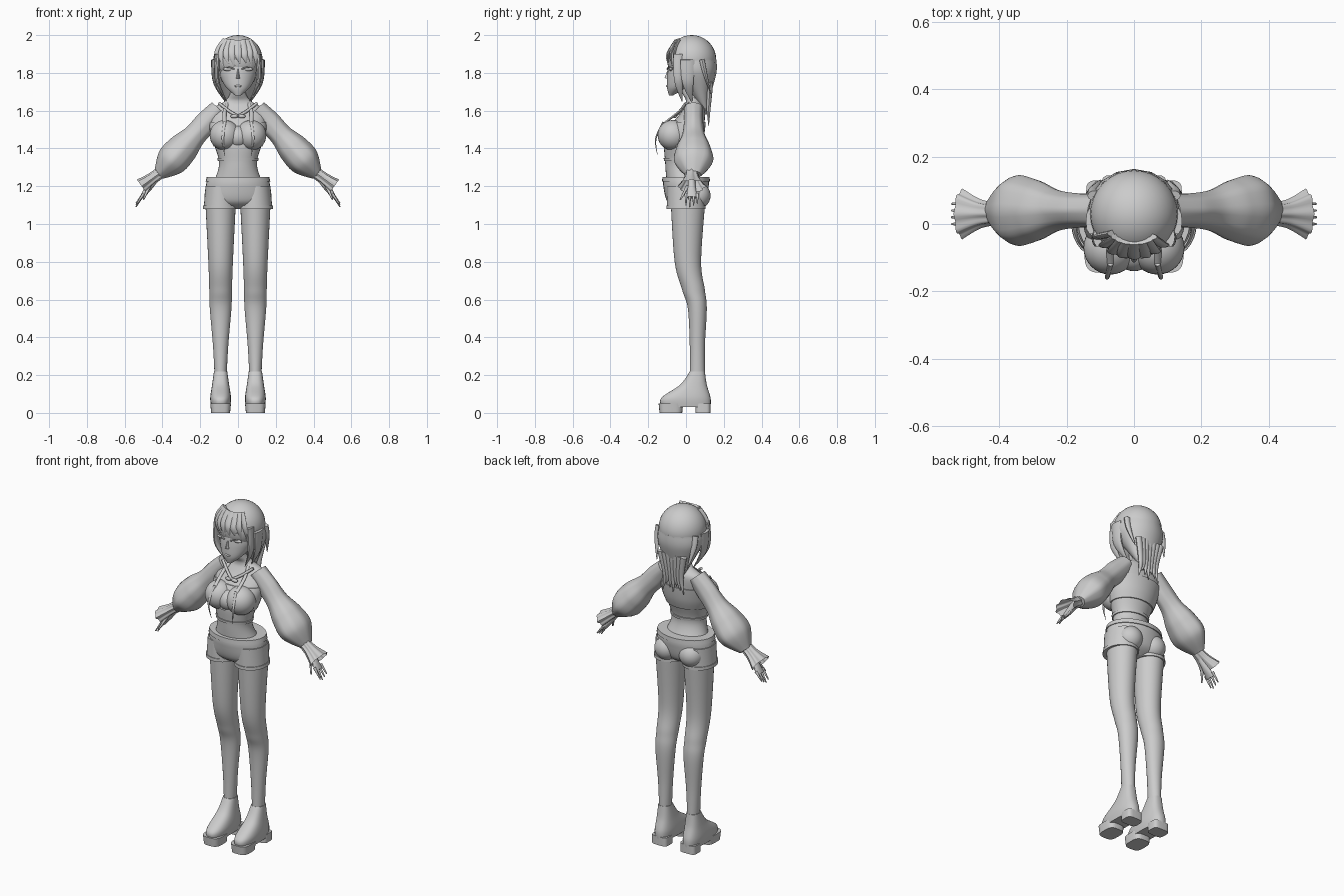
import bpy, bmesh, math
from mathutils import Vector, Matrix

cube = bpy.data.objects.get("Cube")
if cube:
    bpy.data.objects.remove(cube)

grey = bpy.data.materials.new("plain grey")
grey.use_nodes = True
tone = (0.6, 0.6, 0.6, 1)
grey.diffuse_color = tone
grey.node_tree.nodes["Principled BSDF"].inputs["Base Color"].default_value = tone
built = []


def finish(name, bm):
    bmesh.ops.recalc_face_normals(bm, faces=bm.faces)
    mesh = bpy.data.meshes.new(name)
    bm.to_mesh(mesh)
    bm.free()
    mesh.materials.append(grey)
    obj = bpy.data.objects.new(name, mesh)
    bpy.context.collection.objects.link(obj)
    built.append(obj)


def spline(rows, steps=10):
    """Smooth curve through rows of x, y, z, width radius, depth radius."""
    padded = [rows[0], *rows, rows[-1]]
    smooth = []
    for before, start, end, after in zip(padded, padded[1:], padded[2:], padded[3:]):
        for k in range(steps):
            t = k / steps
            ring = []
            for a, b, c, d in zip(before, start, end, after):
                leave, arrive = (c - a) / 2, (d - b) / 2
                ease = t * t * (3 - 2 * t)
                ring.append(b + (c - b) * ease + leave * t * (1 - t) ** 2 - arrive * t * t * (1 - t))
            smooth.append(ring)
    return smooth + [list(rows[-1])]


def loft(name, rows, side=1, sides=32, level=False, lobes=0, ripple=0, square=1, caps=True, grow=0, span=None):
    """Skin oval rings along a path; span keeps only a band of heights."""
    rings = spline([(row[0] * side, *row[1:]) for row in rows])
    if span:
        rings = [ring for ring in rings if span[0] <= ring[2] <= span[1]]
    centres = [Vector(ring[:3]) for ring in rings]
    bm = bmesh.new()
    loops = []
    for i, (centre, ring) in enumerate(zip(centres, rings)):
        across, depth = Vector((1, 0, 0)), Vector((0, 1, 0))
        if not level:
            ahead = centres[min(i + 1, len(centres) - 1)]
            behind = centres[max(i - 1, 0)]
            along = (ahead - behind).normalized()
            across = depth.cross(along).normalized()
            depth = along.cross(across)
        across, depth = across * (ring[3] + grow), depth * (ring[4] + grow)
        loop = []
        for k in range(sides):
            angle = math.tau * k / sides
            c, s = (math.copysign(abs(w) ** square, w) for w in (math.cos(angle), math.sin(angle)))
            wave = 1 + ripple * math.cos(lobes * angle)
            loop.append(bm.verts.new(centre + (across * c + depth * s) * wave))
        loops.append(loop)
    for low, high in zip(loops, loops[1:]):
        for k in range(sides):
            bm.faces.new((low[k - 1], low[k], high[k], high[k - 1]))
    if caps:
        bm.faces.new(loops[0])
        bm.faces.new(loops[-1])
    finish(name, bm)


def column(name, rows, x=0, side=1, **options):
    """Level loft from rows of height, y, width radius, depth radius."""
    loft(name, [(x, y, z, width, depth) for z, y, width, depth in rows], side, level=True, **options)


def limb(name, start, end, radii, side=1, **options):
    """Straight loft with evenly spaced radii."""
    last = len(radii) - 1
    rows = [(*Vector(start).lerp(Vector(end), i / last), *pair) for i, pair in enumerate(radii)]
    loft(name, rows, side, **options)


def strand(name, points, width, depth, side=1, tip=0.1):
    """Lock, ribbon or finger that narrows towards its tip."""
    last = len(points) - 1
    rows = []
    for i, point in enumerate(points):
        size = 1 - (1 - tip) * (i / last) ** 2
        rows.append((*point, width * size, depth * size))
    loft(name, rows, side, sides=10)


def ball(name, centre, radii):
    bm = bmesh.new()
    place = Matrix.Translation(centre) @ Matrix.Diagonal((*radii, 1))
    bmesh.ops.create_uvsphere(bm, u_segments=32, v_segments=18, radius=1, matrix=place)
    finish(name, bm)


def crown(angle, z):
    """Point on the round hair crown, angle measured from the front."""
    reach = math.sqrt(HAIR ** 2 - (z - HAIR_Z) ** 2)
    return (reach * math.sin(angle), HAIR_Y - reach * math.cos(angle), z)


LEG_X = 0.092
HAIR, HAIR_Y, HAIR_Z = 0.13, 0.03, 1.87

# Torso, with the clothing bands grown from the same shape
torso = [(1.2, 0, .14, .1), (1.32, -.03, .1, .08), (1.47, -.01, .14, .1), (1.6, .04, .14, .06),
         (1.65, .04, .07, .04), (1.7, .02, .04, .04), (1.8, .02, .04, .04)]
column("torso", torso)
column("crop_top", torso, grow=.006, span=(1.4, 1.55))
column("rib_strap", torso, grow=.006, span=(1.33, 1.36))
ball("bust_bridge", (0, -.08, 1.46), (.06, .06, .06))

# Shorts and waistband
shorts = [(1.08, 0, .08, .05), (1.12, 0, .17, .1), (1.2, 0, .17, .12), (1.25, 0, .16, .12)]
column("shorts", shorts)
column("waistband", shorts, grow=.005, span=(1.22, 1.25))

# Profiles shared by both sides
shorts_leg = [(1.2, 0, .08, .1), (1.08, 0, .09, .1)]
leg = [(1.1, .01, .08, .09), (.8, .01, .065, .07), (.65, .04, .06, .06), (.55, .06, .057, .05),
       (.35, .06, .04, .04), (.15, .06, .03, .04)]
shoe = [(.03, 0, .05, .13), (.08, 0, .055, .13), (.15, .04, .045, .07), (.22, .06, .035, .04)]
sleeve = [(.05, .05), (.06, .05), (.06, .06), (.08, .09), (.08, .1), (.03, .04)]

for label, side in (("left", 1), ("right", -1)):
    # Bust, straps, lapels and hanging ribbons
    ball(label + "_bust", (.07 * side, -.07, 1.47), (.08, .08, .08))
    ball(label + "_bow_loop", (.02 * side, -.06, 1.57), (.02, .01, .01))
    strand(label + "_halter_strap", [(.07, -.12, 1.53), (.07, -.03, 1.6), (.04, .05, 1.67)], .01, .006, side, tip=1)
    strand(label + "_lapel", [(.1, 0, 1.64), (.05, -.03, 1.6), (0, -.06, 1.57)], .008, .008, side, tip=1)
    strand(label + "_ribbon", [(.07, -.12, 1.54), (.08, -.16, 1.45), (.07, -.15, 1.36)], .008, .005, side)

    # Seat, shorts leg and turned hem
    ball(label + "_seat", (.08 * side, .06, 1.15), (.07, .07, .07))
    column(label + "_shorts_leg", shorts_leg, LEG_X, side)
    column(label + "_shorts_hem", shorts_leg, LEG_X, side, grow=.004, span=(1.08, 1.1))

    # Leg and platform shoe with block heel
    column(label + "_leg", leg, LEG_X, side)
    column(label + "_shoe", shoe, LEG_X, side, square=.8)
    column(label + "_front_sole", [(0, -.08, .05, .06), (.05, -.08, .055, .065)], LEG_X, side, square=.6)
    column(label + "_heel", [(0, .09, .05, .04), (.05, .09, .05, .04)], LEG_X, side, square=.5)

    # Full gathered sleeve and flared frilly cuff
    limb(label + "_sleeve", (.1, .04, 1.61), (.42, .04, 1.26), sleeve, side, lobes=8, ripple=.02)
    limb(label + "_cuff", (.4, .03, 1.28), (.51, .03, 1.2), [(.03, .03), (.03, .04), (.04, .07)], side,
         sides=48, lobes=8, ripple=.08, caps=False)

    # Hand
    limb(label + "_palm", (.42, .03, 1.27), (.51, .03, 1.14), [(.02, .02), (.02, .02), (.01, .03)], side)
    for k, finger in enumerate(("index", "middle", "ring", "little")):
        y = .02 * k
        strand(f"{label}_{finger}_finger", [(.5, y, 1.16), (.54, y, 1.09 + .01 * abs(k - 1))],
               .008, .008, side, tip=.4)
    strand(label + "_thumb", [(.47, .01, 1.2), (.5, -.03, 1.13)], .01, .01, side, tip=.4)

    # Eye and lash
    ball(label + "_eye", (.05 * side, -.08, 1.82), (.03, .01, .01))
    strand(label + "_lash", [(.02, -.1, 1.82), (.05, -.09, 1.83), (.08, -.07, 1.82)], .004, .004, side)

    # Locks framing the face
    strand(label + "_temple_lock", [crown(1, 1.9), (.11, -.04, 1.76), (.06, -.02, 1.65)], .015, .03, side)
    strand(label + "_ear_lock", [crown(1.4, 1.87), (.12, .01, 1.75), (.07, .03, 1.65)], .015, .04, side)
    strand(label + "_flyaway_lock", [crown(2, 1.87), (.12, .1, 1.8), (.1, .13, 1.69)], .02, .015, side)

# Head, nose and lips
column("head", [(1.68, -.08, .015, .01), (1.72, -.05, .06, .05), (1.77, -.01, .09, .09),
                (1.82, .01, .1, .105), (1.92, .02, .09, .1)])
strand("nose", [(0, -.1, 1.77), (0, -.09, 1.83)], .01, .015)
ball("lips", (0, -.095, 1.73), (.02, .01, .007))

# Hair crown and the mass falling down the neck
ball("hair_crown", (0, HAIR_Y, HAIR_Z), (HAIR, HAIR, HAIR))
column("back_hair", [(1.58, .11, .03, .01), (1.68, .08, .08, .05), (1.8, .05, .13, .11),
                     (HAIR_Z, HAIR_Y, HAIR, HAIR)], lobes=16, ripple=.01)

# Fringe and nape locks
for k in range(8):
    angle = (k - 4) / 4
    tip = 1.84 - .03 * abs(angle) + .01 * (k % 3)
    strand(f"fringe_lock_{k + 1}", [crown(angle * .8, 1.97), crown(angle, 1.9), crown(angle + .1, tip)], .025, .01)
for k in range(7):
    x = (k - 3) / 40
    strand(f"nape_lock_{k + 1}", [(x, .13, 1.75), (x * .7, .12, 1.62), (x * .9, .12, 1.52 + .02 * (k % 3))], .02, .015)

# Smooth shading with crisp edges
bpy.ops.object.select_all(action='DESELECT')
for obj in built:
    obj.select_set(True)
bpy.context.view_layer.objects.active = built[0]
bpy.ops.object.shade_smooth_by_angle(angle=math.radians(40))
